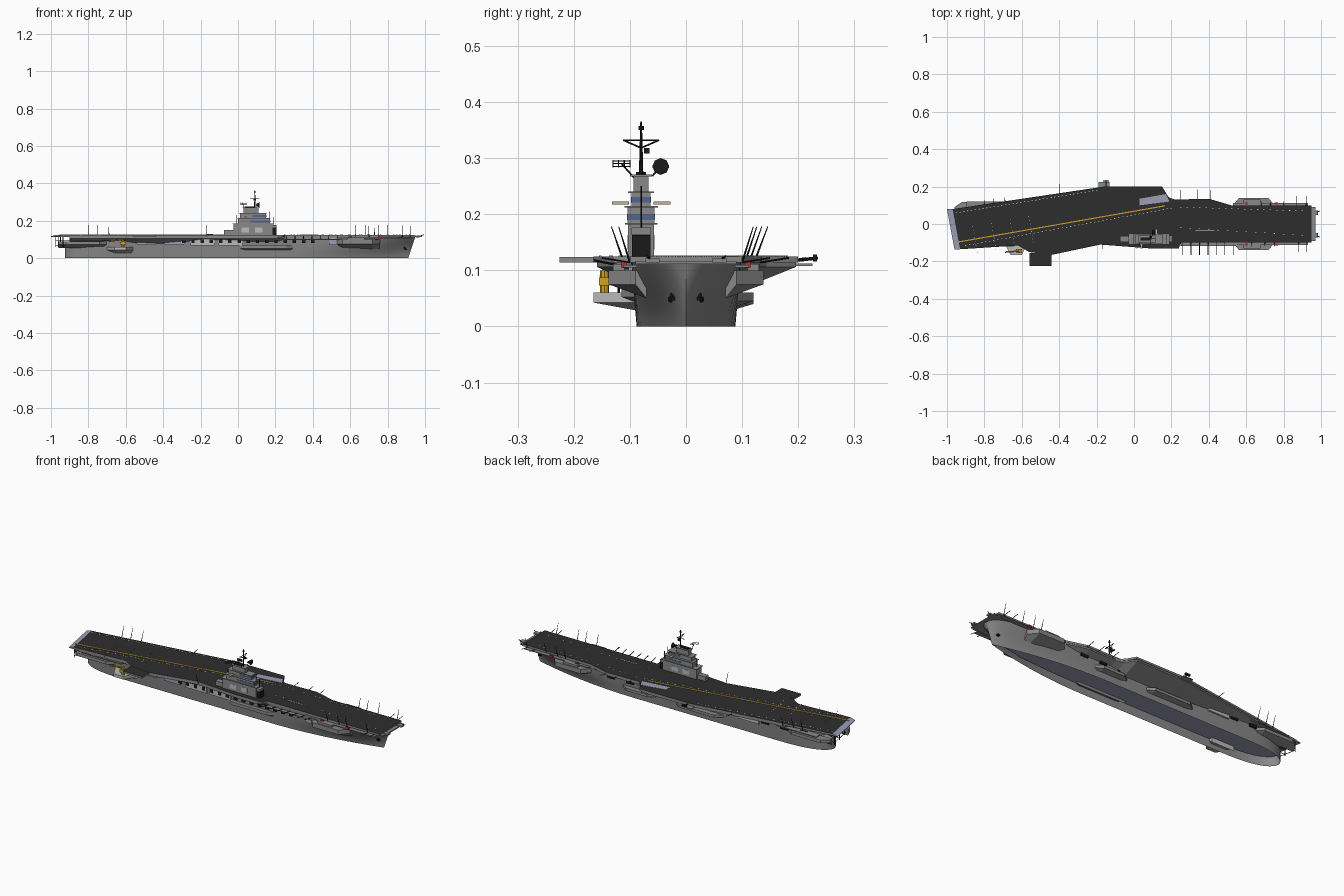
import bpy, bmesh, math
from mathutils import Matrix, Vector

default_cube = bpy.data.objects.get("Cube")
if default_cube:
    bpy.data.objects.remove(default_cube, do_unlink=True)


def material(name, red, green, blue):
    mat = bpy.data.materials.new(name)
    mat.use_nodes = True
    mat.diffuse_color = (red, green, blue, 1)
    mat.node_tree.nodes["Principled BSDF"].inputs["Base Color"].default_value = mat.diffuse_color
    return mat


GREY = material("hull grey", .25, .25, .25)
LIGHT = material("light grey", .5, .5, .5)
CHARCOAL = material("deck charcoal", .027, .027, .027)
LILAC = material("pale blue grey", .33, .34, .47)
BLACK = material("black", .01, .01, .01)
YELLOW = material("yellow", .65, .36, .02)
WHITE = material("white", .8, .8, .8)
BLUE = material("window blue", .08, .13, .27)
RED = material("red", .45, .03, .02)
TAN = material("pale tan", .55, .45, .3)


def span(start, end, count):
    return [start + (end - start) * i / (count - 1) for i in range(count)]


class Part:
    """Collects simple solids into one named object."""

    def __init__(self, name, *mats):
        self.name, self.mats, self.bm = name, mats, bmesh.new()

    def box(self, x, y, z, length, width, height, turn=0):
        place = Matrix.Translation((x, y, z)) @ Matrix.Rotation(turn, 4, 'Z')
        bmesh.ops.create_cube(self.bm, size=1, matrix=place @ Matrix.Diagonal((length, width, height, 1)))
        return self

    def rod(self, start, end, radius=.0015, tip=None):
        start, end = Vector(start), Vector(end)
        axis = end - start
        place = Matrix.Translation((start + end) / 2) @ axis.to_track_quat('Z', 'Y').to_matrix().to_4x4()
        bmesh.ops.create_cone(self.bm, cap_ends=True, segments=8, radius1=radius,
                              radius2=tip or radius, depth=axis.length, matrix=place)
        return self

    def loft(self, rings, caps=True):
        loops = [[self.bm.verts.new(point) for point in ring] for ring in rings]
        for lower, upper in zip(loops, loops[1:]):
            for i in range(len(lower)):
                self.bm.faces.new((lower[i - 1], lower[i], upper[i], upper[i - 1]))
        if caps:
            self.bm.faces.new(loops[0])
            self.bm.faces.new(loops[-1])
        return self

    def prism(self, outline, bottom, top):
        return self.loft([[(x, y, z) for x, y in outline] for z in (bottom, top)])

    def blister(self, start, end, side, reach, bottom, top):
        # Side platform with tapered ends and a sloping underside
        rings = []
        for x, y in ((start, .09), (start + .04, reach), (end - .04, reach), (end, .09)):
            inner, outer, lip = side * .07, side * y, (bottom + top) / 2
            rings.append([(x, inner, bottom), (x, inner, top), (x, outer, top), (x, outer, lip)])
        return self.loft(rings)

    def done(self, smooth=False, rule=None):
        bmesh.ops.recalc_face_normals(self.bm, faces=self.bm.faces)
        self.bm.normal_update()
        if rule:
            for face in self.bm.faces:
                face.material_index = rule(face)
        mesh = bpy.data.meshes.new(self.name)
        self.bm.to_mesh(mesh)
        self.bm.free()
        for mat in self.mats:
            mesh.materials.append(mat)
        obj = bpy.data.objects.new(self.name, mesh)
        bpy.context.collection.objects.link(obj)
        if smooth:
            bpy.context.view_layer.objects.active = obj
            obj.select_set(True)
            bpy.ops.object.shade_smooth_by_angle(angle=math.radians(35))
            obj.select_set(False)


UNDER, ROOF = .114, .125
PORT = [(-.97, .08), (-.16, .2), (.15, .2), (.18, .15), (.2, .13), (.4, .135), (.52, .1), (.95, .1)]
STARBOARD = [(-.93, .135), (-.62, .115), (-.56, .15), (-.44, .165), (-.18, .11),
             (.08, .13), (.24, .13), (.25, .1), (.95, .1)]


def edge(x, side):
    line = PORT if side > 0 else STARBOARD
    for (a, near), (b, far) in zip(line, line[1:]):
        if a <= x <= b:
            return side * (near + (far - near) * (x - a) / (b - a))
    return side * line[-1][1]


# Hull: waterlines that run from a fine stem to a blunt flared bow
def waterline(t):
    wide, bow, stern = .088 + .01 * t, .91 + .038 * t, -.925 if t < .55 else -.885
    fullness, power = 2 + 5 * t * t, 1 - t / 2
    half = []
    for angle in span(0, math.pi / 2, 17):
        s = math.cos(angle)
        half.append((.25 + (bow - .25) * s, wide * (1 - s ** fullness) ** power))
    for angle in span(0, math.pi / 2, 13)[1:]:
        s = math.sin(angle)
        half.append((-.6 + (stern + .6) * s, wide * math.sqrt(1 - s ** 3)))
    return half + [(x, -y) for x, y in half[-2:0:-1]]


Part("hull", GREY).loft([[(x, y, t * UNDER) for x, y in waterline(t)] for t in span(0, 1, 12)], False).done(True)
Part("hangar_floor", LILAC).prism([(x * .99, y * .97) for x, y in waterline(.4)], .05, .053).done()

# Flight deck with its angled landing area and starboard lift
deck = Part("flight_deck", GREY, CHARCOAL)
deck.prism(PORT + [(x, -y) for x, y in reversed(STARBOARD)], UNDER, ROOF)
deck.box(-.5, -.19, .119, .12, .07, .01).done(rule=lambda face: int(face.normal.z > .5))
ramp = []
for (x, y), drop in ((PORT[0], 0), (STARBOARD[0], 0)):
    y = edge(x, 1 if not ramp else -1)
    ramp.append([(x, y, UNDER), (x, y, ROOF), (x - .03, y, UNDER + .003), (x - .03, y, UNDER)])
Part("stern_ramp", LILAC).loft(ramp).done()
Part("port_lift", LILAC).prism([(.03, .1), (.03, .135), (.17, .16), (.19, .12)], ROOF, ROOF + .001).done()

# Overhangs that deepen wherever the deck reaches further out
sponsons = Part("deck_sponsons", GREY)
for side, start, end in ((1, -.7, .52), (-1, -.9, .25)):
    rings = []
    for x in span(start, end, 30):
        y = edge(x, side) * .98
        low = UNDER - abs(y) * .3
        rings.append([(x, side * .07, low), (x, side * .07, UNDER), (x, y, UNDER), (x, y, UNDER - .008)])
    sponsons.loft(rings)
sponsons.done()

# Gun platforms, bulges and the crane
platforms = Part("gun_platforms", GREY)
for side in (-1, 1):
    platforms.blister(.52, .76, side, .138, .05, .1).blister(-.96, -.7, side, .118, .055, .09)
    platforms.box(.63, side * .12, .105, .09, .02, .012)
platforms.blister(0, .3, -1, .115, .035, .07).blister(-.3, 0, 1, .12, .025, .055)
platforms.blister(.12, .33, 1, .12, .03, .06).done()
Part("crane_platform", LIGHT).blister(-.7, -.56, -1, .165, .025, .06).done()
crane = Part("boat_crane", YELLOW).rod((-.615, -.145, .06), (-.615, -.145, .1), .008)
crane.rod((-.615, -.145, .1), (-.69, -.15, .09), .004).box(-.615, -.145, .08, .03, .02, .015).done()


# Panels and openings along the hull sides
def side_panels(name, mat, spots, length, height, proud):
    part = Part(name, mat)
    for side, x in spots:
        part.box(x, side * .095, .09, length, proud, height)
    part.done()


side_panels("light_side_panels", LIGHT, [(-1, -.19), (-1, -.04), (1, -.46)], .13, .045, .016)
side_panels("pale_side_panels", LILAC, [(-1, -.49), (-1, -.34), (-1, .54), (1, .04)], .1, .04, .015)
side_panels("starboard_openings", BLACK, [(-1, x) for x in span(-.29, .4, 15)], .018, .02, .02)
side_panels("port_openings", BLACK, [(1, x) for x in span(-.8, .4, 11)], .045, .025, .012)

# Gallery walkways beneath the deck edge
walkways = Part("gallery_walkways", GREY).box(.96, 0, UNDER, .02, .18, .006)
for side in (-1, 1):
    walkways.box(.73, side * .1, .107, .4, .025, .004).box(-.77, side * .1, .1, .25, .04, .004)
    walkways.box(.97, side * .06, .118, .03, .025, .008)
walkways.box(.4, -.105, .1, .3, .025, .004).box(-.16, .21, .11, .06, .03, .005).done()

# Outriggers, bow booms and the stern frame
booms = Part("outriggers", BLACK)
for x in span(.26, .53, 7):
    booms.rod((x, -.1, .105), (x, -.165, .118), .002)
for y in span(-.12, .07, 4):
    x = -.96 - y / 5
    booms.rod((x, y, .06), (x, y, UNDER), .002)
    for z in (.07, .095):
        booms.rod((x, y, z), (-.88, y / 2, z))
for z in (.07, .095):
    booms.rod((-.974, .07, z), (-.936, -.12, z))
for side in (-1, 1):
    booms.rod((.97, side * .06, .118), (.995, side * .07, ROOF), .002)
booms.rod((-.15, .2, .118), (-.15, .235, .122), .003).box(-.15, .23, .122, .03, .007, .012).done()

# Whip aerials, some raised and some swung out
aerials = Part("whip_aerials", BLACK)
for side, places in ((1, (-.8, -.75, -.69, .68, .73, .8, .92)), (-1, (-.17, .63, .7, .75, .88))):
    for x in places:
        y = edge(x, side)
        aerials.rod((x, y, UNDER), (x, y * 1.2, .178), .002, .0008)
for side, places in ((1, (-.4, .25, .34, .41, .87, .92)), (-1, (.88, .92))):
    for x in places:
        y = edge(x, side)
        aerials.rod((x, y, UNDER), (x, y + side * .05, .122))
aerials.done()

# Deck markings
markings = Part("deck_markings", WHITE)


def dashes(start, end, count, size=.008):
    turn = math.atan2(end[1] - start[1], end[0] - start[0])
    for x, y in zip(span(start[0], end[0], count), span(start[1], end[1], count)):
        markings.box(x, y, ROOF, size, .003, .003, turn)


dashes((-.95, .06), (-.2, .18), 38)
dashes((-.9, -.115), (.2, .085), 52)
for x in span(-.85, -.55, 4):
    middle = .066 + x * .175
    dashes((x - .012, middle + .07), (x + .012, middle - .07), 8, .004)
dashes((.25, .09), (.9, .07), 20)
dashes((.25, -.02), (.9, -.06), 14)
markings.box(.38, -.035, ROOF, .1, .003, .003).done()
Part("centre_line", YELLOW).box(-.39, 0, ROOF, 1.13, .006, .003, math.atan(.175)).done()
fittings = Part("red_fittings", RED)
for x in (.6, .76):
    for side in (-1, 1):
        fittings.box(x, side * .11, .11, .02, .01, .012)
fittings.done()

# Island: stacked tiers, each topped by a walkway
AXIS = -.08
island, floor = Part("island", GREY), ROOF
for middle, length, width, height in ((.08, .21, .046, .058), (.085, .17, .048, .03),
                                      (.08, .14, .034, .026), (.07, .08, .027, .03)):
    island.box(middle, AXIS, floor + height / 2, length, width, height)
    floor += height
    island.box(middle, AXIS, floor, length + .01, width + .012, .003)
island.box(-.05, AXIS, .137, .05, .03, .025).box(.18, AXIS, .17, .05, .035, .012).done()
Part("bridge_windows", BLUE).box(.12, AXIS, .195, .105, .05, .01).box(.115, AXIS, .226, .075, .036, .01).done()
Part("island_panels", LIGHT).box(.04, AXIS, .15, .04, .048, .025).box(.11, AXIS, .15, .04, .048, .025).done()
dark = Part("island_dark_fittings", BLACK)
dark.box(.195, AXIS, .144, .02, .033, .038).box(.06, AXIS, .272, .05, .018, .007)
dark.rod((.1, -.06, .268), (.1, -.045, .285)).rod((.1, -.045, .285), (.115, -.045, .285), .006, .015)
dark.box(.1, -.045, .285, .006, .03, .005).done()
arrays = Part("radar_arrays", TAN)
for side in (-1, 1):
    arrays.box(.08 + side * .04, AXIS + side * .037, .22, .012, .03, .005)
arrays.done()

# Mast, yards and lattice aerial
mast = Part("mast", BLACK).rod((.09, AXIS, .27), (.09, AXIS, .365), .004, .0015)
mast.rod((.09, AXIS, .35), (.09, AXIS, .357), .005).box(.09, -.07, .313, .015, .01, .01)
for side in (-1, 1):
    yard = (.09, AXIS + side * .032, .332)
    mast.rod((.09, AXIS, .332), yard).rod((.09, AXIS, .318), yard)
    mast.rod((.09, AXIS, .318), (.09 + side * .025, AXIS, .318))
mast.rod((.03, -.09, .262), (.03, -.115, .29))
for z in span(.285, .295, 3):
    mast.rod((.015, -.13, z), (.045, -.1, z), .001)
for step in span(0, .03, 4):
    mast.rod((.015 + step, -.13 + step, .283), (.015 + step, -.13 + step, .297), .001)
for x, top in ((-.01, .23), (.17, .25), (.19, .22)):
    mast.rod((x, AXIS, .17), (x, AXIS, top))
mast.done()

# Anchors on the bow flare
anchors = Part("anchors", BLACK)
for side in (-1, 1):
    anchors.rod((.885, side * .022, .062), (.9, side * .028, .045), .004)
    anchors.box(.893, side * .026, .049, .015, .012, .006)
anchors.done()
